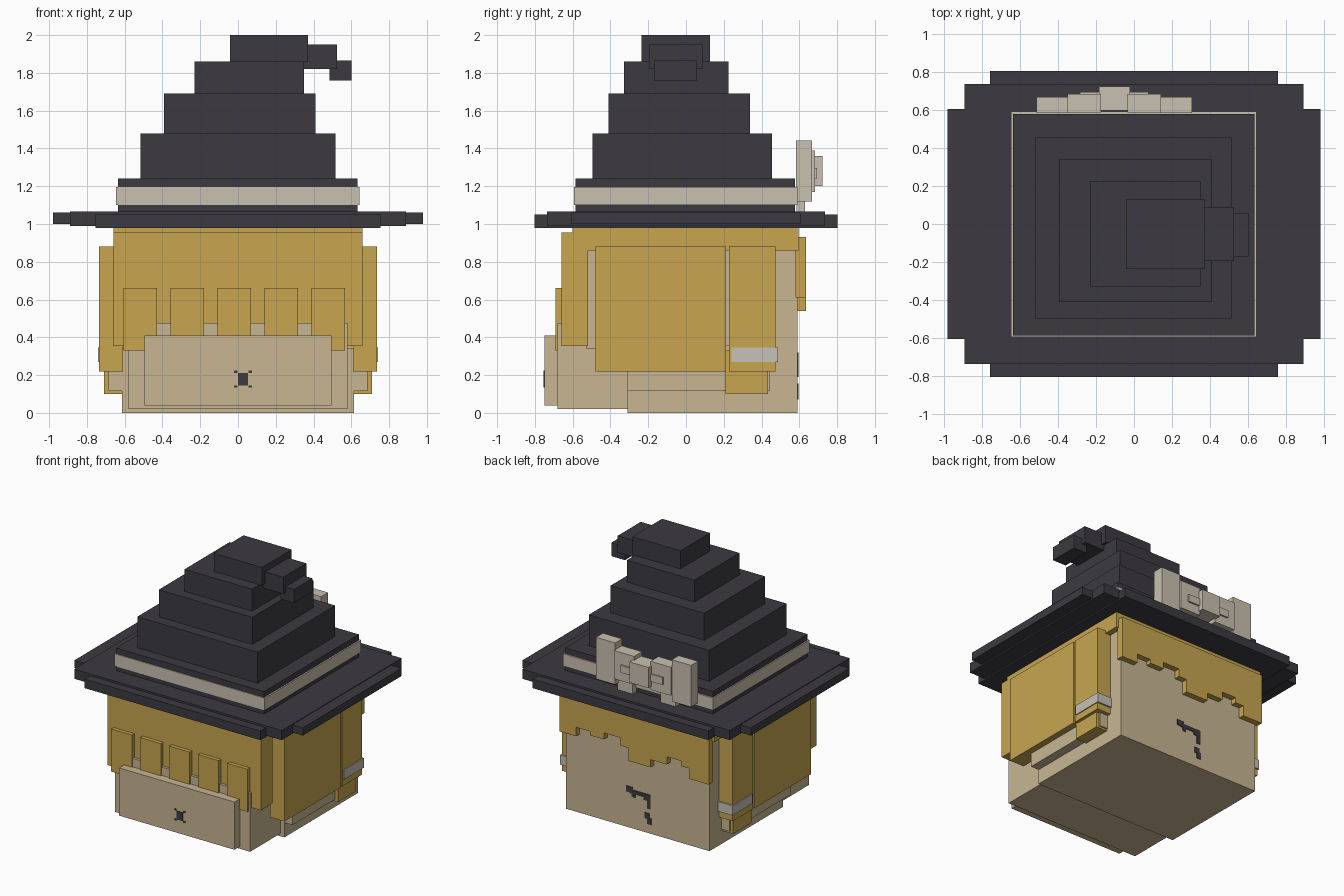
import bpy, bmesh


def material(name, r, g, b):
    m = bpy.data.materials.new(name)
    lin = [((c / 255 + 0.055) / 1.055) ** 2.4 for c in (r, g, b)]
    m.diffuse_color = (*lin, 1)
    return m


CHARCOAL = material("charcoal", 60, 58, 64)
HAIR = material("golden_hair", 200, 166, 80)
SKIN = material("tan_skin", 200, 182, 147)
CREAM = material("cream_ribbon", 201, 193, 177)
CLIP = material("pale_clip", 200, 194, 183)


def box(name, mat, x, y, z):
    """Box from (min, max) pairs along each axis."""
    bm = bmesh.new()
    bmesh.ops.create_cube(bm, size=1)
    for v in bm.verts:
        for i, (lo, hi) in enumerate((x, y, z)):
            v.co[i] = hi if v.co[i] > 0 else lo
    me = bpy.data.meshes.new(name)
    bm.to_mesh(me)
    bm.free()
    me.materials.append(mat)
    ob = bpy.data.objects.new(name, me)
    bpy.context.collection.objects.link(ob)
    return ob


def pair(name, mat, x, y, z, c=0):
    """Box and its mirror image about the plane x = c."""
    box(name + "_right", mat, (c + x[0], c + x[1]), y, z)
    box(name + "_left", mat, (c - x[1], c - x[0]), y, z)


# Head
box("head", SKIN, (-.615, .615), (-.31, .59), (0, .95))
box("upper_face", SKIN, (-.613, .613), (-.53, -.3), (.34, .92))
box("lower_face", SKIN, (-.58, .58), (-.68, -.3), (.02, .475))
box("muzzle", SKIN, (-.495, .495), (-.75, -.67), (.04, .41))
pair("jaw", SKIN, (.6, .685), (-.31, .445), (.115, .36))

# Nose mark with small specks on its corners
box("nose", CHARCOAL, (0, .053), (-.755, -.748), (.145, .21))
for x in (-.012, .065):
    for z in (.14, .218):
        box("nose_speck", CHARCOAL, (x - .009, x + .009), (-.754, -.748), (z - .006, z + .006))

# Dark marks on the back of the head
for x, z in (((-.1, .07), (.27, .3)), ((.04, .1), (.275, .32)), ((.02, .05), (.245, .275)),
             ((-.11, -.08), (.19, .3)), ((-.09, -.05), (.25, .27)),
             ((-.1, -.06), (.11, .155)), ((-.115, -.08), (.07, .12))):
    box("back_mark", CHARCOAL, x, (.587, .595), z)

# Hair
box("hair_cap", HAIR, (-.66, .66), (-.6, .595), (.86, .99))
box("front_hair", HAIR, (-.66, .66), (-.66, -.52), (.355, .955))
for i in range(5):
    x = -.605 + i * .2485
    box("fringe_lock", HAIR, (x, x + .177), (-.69, -.65), (.33, .66))
pair("side_hair", HAIR, (.61, .735), (-.48, .212), (.22, .88))
pair("rear_side_hair", HAIR, (.61, .733), (.227, .475), (.22, .88))
pair("side_tail", HAIR, (.6, .71), (.21, .435), (.1, .33))
pair("side_clip", CLIP, (.6, .74), (.24, .487), (.27, .345))

# Ragged hairline at the back: right edge, left edge, bottom
for hi, lo, z in ((.64, .5, .61), (.5, .38, .68), (.38, .26, .65), (.26, .12, .7),
                  (.12, .05, .64), (.05, -.14, .54), (-.14, -.28, .6),
                  (-.28, -.4, .66), (-.4, -.47, .62), (-.47, -.64, .54)):
    box("back_hair", HAIR, (lo, hi), (.58, .635), (z, .93))

# Hat brim: three overlapping slabs with stepped corners
for w, d, z0, z1 in ((.98, .605, 1.0, 1.06), (.89, .735, .99, 1.065), (.755, .803, .98, 1.05)):
    box("hat_brim", CHARCOAL, (-w, w), (-d, d), (z0, z1))

# Hat crown tiers, leaning to the right at the top
for x, y, z in (((-.635, .632), (-.585, .578), (1.05, 1.24)),
                ((-.517, .515), (-.495, .455), (1.24, 1.48)),
                ((-.393, .41), (-.41, .338), (1.48, 1.69)),
                ((-.23, .35), (-.327, .225), (1.69, 1.86)),
                ((-.042, .37), (-.235, .128), (1.86, 2.0))):
    box("hat_tier", CHARCOAL, x, y, z)
box("hat_tip_bend", CHARCOAL, (.34, .525), (-.195, .088), (1.82, 1.95))
box("hat_tip_end", CHARCOAL, (.485, .6), (-.17, .057), (1.76, 1.865))
box("hat_band", CREAM, (-.645, .643), (-.592, .59), (1.1, 1.195))

# Bow on the back of the band
C = -.103
pair("bow_outer_loop", CREAM, (.243, .408), (.583, .668), (1.12, 1.443), C)
pair("bow_inner_loop", CREAM, (.07, .245), (.585, .682), (1.17, 1.39), C)
pair("bow_fold", CREAM, (.07, .18), (.6, .694), (1.24, 1.297), C)
pair("bow_tail", CREAM, (.12, .25), (.585, .63), (1.065, 1.2), C)
box("bow_knot", CREAM, (-.183, -.022), (.595, .722), (1.2, 1.36))
